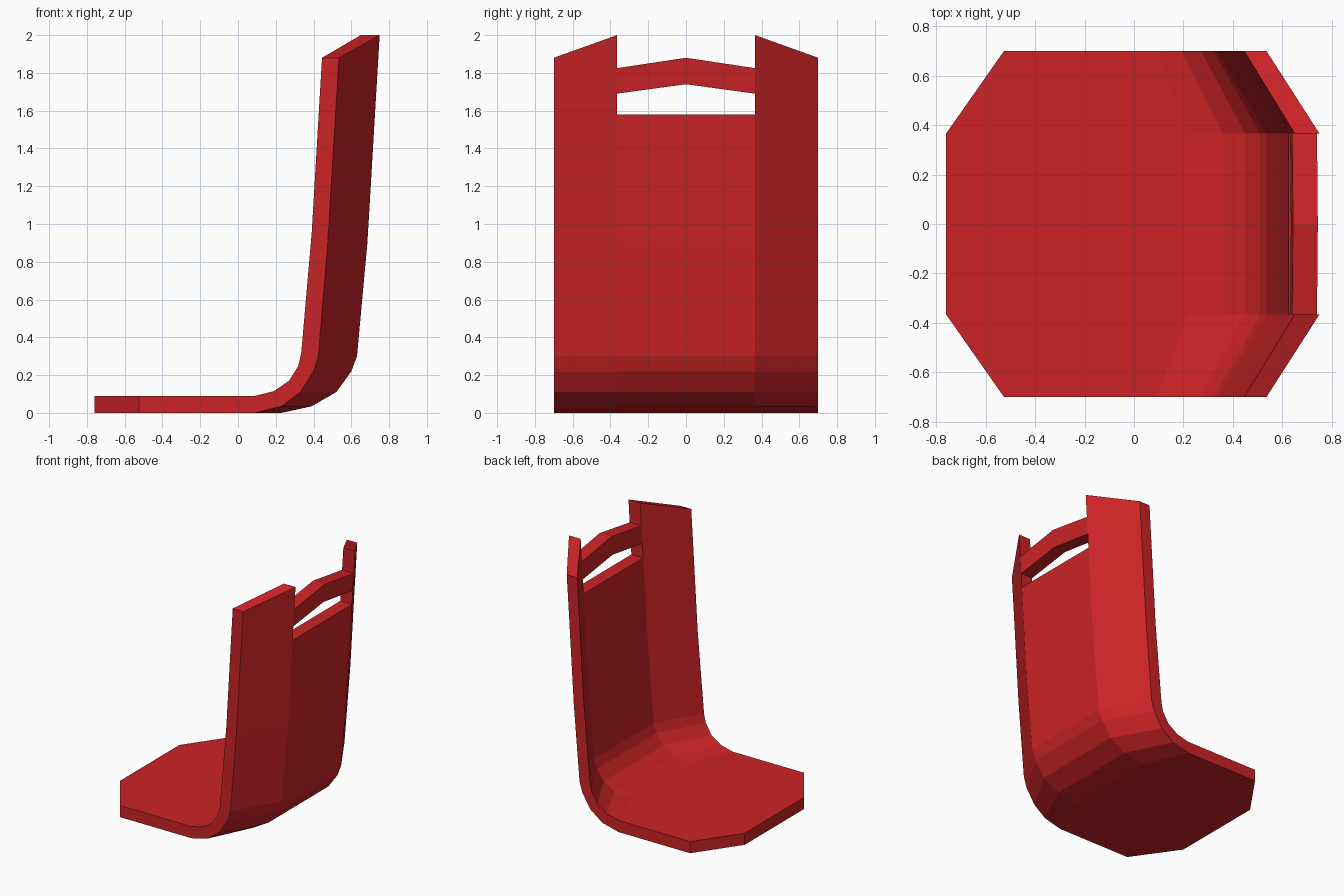
import bpy, bmesh

if "Cube" in bpy.data.objects:
    bpy.data.objects.remove(bpy.data.objects["Cube"])

red = bpy.data.materials.new("red_plastic")
red.diffuse_color = (0.6, 0.017, 0.019, 1)
red.use_nodes = True
red.node_tree.nodes["Principled BSDF"].inputs["Base Color"].default_value = red.diffuse_color


def make(name, columns, skip=()):
    """Thick sheet: each column is a list of (inner, outer) point pairs; skip lists missing cells."""
    bm = bmesh.new()
    v = [[[bm.verts.new(p) for p in pair] for pair in col] for col in columns]
    cells = [(i, j) for i in range(len(v) - 1) for j in range(len(v[0]) - 1)
             if (i, j) not in skip]
    for i, j in cells:
        q = [(i, j), (i + 1, j), (i + 1, j + 1), (i, j + 1)]
        for side in (0, 1):
            bm.faces.new([v[a][b][side] for a, b in q])
        # Close the rim wherever there is no neighbouring cell
        neighbours = [(i, j - 1), (i + 1, j), (i, j + 1), (i - 1, j)]
        for k, n in enumerate(neighbours):
            if n not in cells:
                (a, b), (c, d) = q[k], q[(k + 1) % 4]
                bm.faces.new([v[a][b][0], v[c][d][0], v[c][d][1], v[a][b][1]])
    bmesh.ops.recalc_face_normals(bm, faces=bm.faces)
    mesh = bpy.data.meshes.new(name)
    bm.to_mesh(mesh)
    bm.free()
    mesh.materials.append(red)
    ob = bpy.data.objects.new(name, mesh)
    bpy.context.collection.objects.link(ob)


# Side profiles (x, z) from seat front to back top, at the outer rim and at the middle panel
rim_in = [(-.525, .09), (.09, .09), (.19, .115), (.27, .17), (.32, .25), (.335, .32),
          (.39, .95), (.427, 1.58), (.445, 1.88)]
rim_out = [(-.525, 0), (.09, 0), (.23, .035), (.33, .11), (.40, .22), (.425, .30),
           (.475, .90), (.516, 1.58), (.535, 1.88)]
mid_in = [(-.76, .09), (.22, .09), (.36, .115), (.45, .17), (.51, .25), (.535, .32),
          (.585, .95), (.624, 1.58), (.65, 2.0)]
mid_out = [(-.76, 0), (.23, 0), (.39, .035), (.52, .11), (.60, .22), (.63, .30),
           (.685, .90), (.725, 1.58), (.75, 2.0)]


def column(y, inner, outer):
    return [((a, y, b), (c, y, d)) for (a, b), (c, d) in zip(inner, outer)]


# Seat shell with folded wings; the middle panel stops below the handle opening
make("seat_shell", [column(-.70, rim_in, rim_out), column(-.365, mid_in, mid_out),
                    column(.365, mid_in, mid_out), column(.70, rim_in, rim_out)],
     skip=[(1, 7)])


# Peaked handle bar between the wings, following the slope of the back
def bar_column(y, low, high):
    return [((.624 + .062 * (z - 1.58), y, z), (.725 + .06 * (z - 1.58), y, z))
            for z in (low, high)]


make("handle_bar", [bar_column(-.365, 1.69, 1.825), bar_column(0, 1.74, 1.88),
                    bar_column(.365, 1.69, 1.825)])
